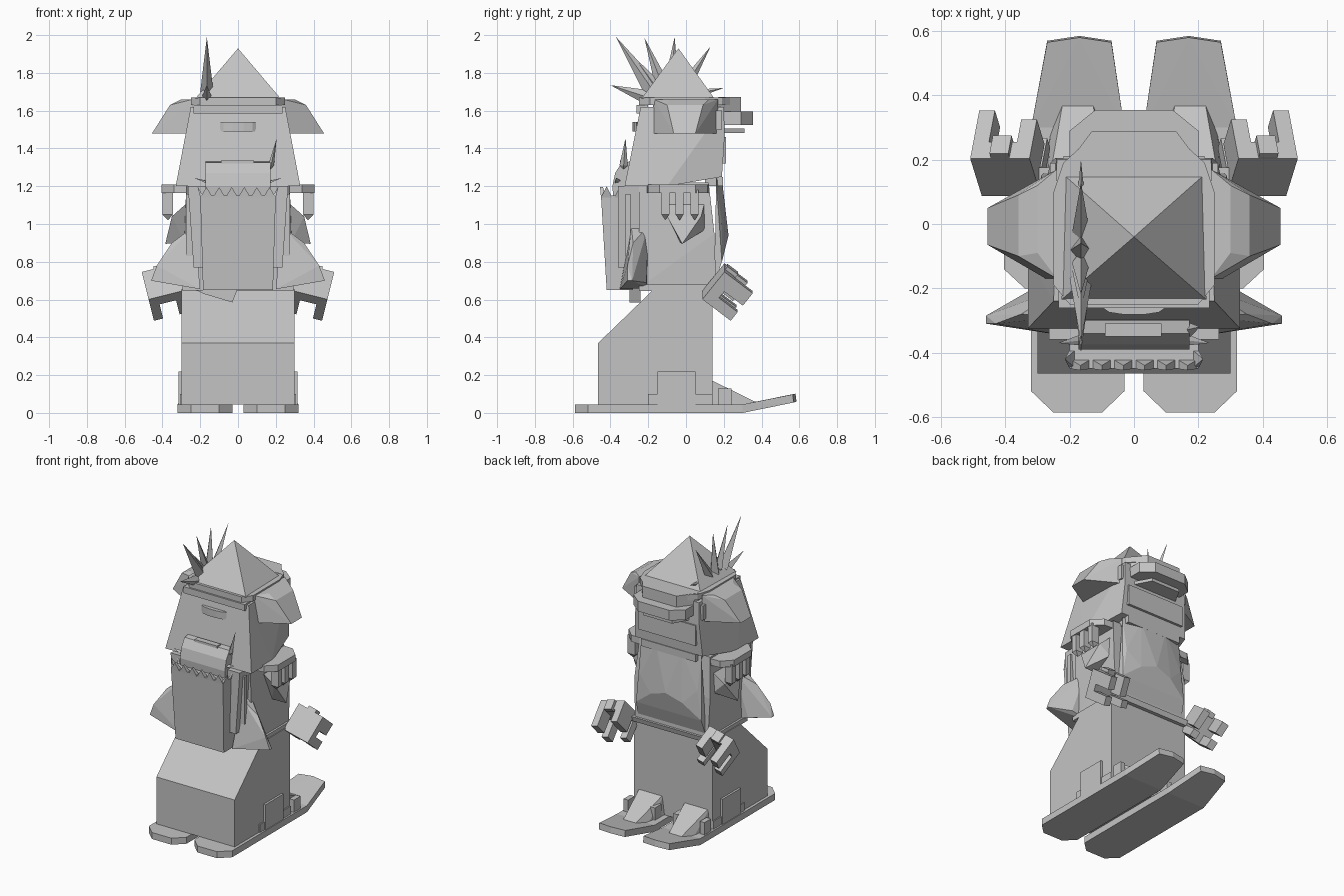
import bpy, bmesh, math
from mathutils import Vector, Matrix

grey = bpy.data.materials.new("stone_grey")
grey.diffuse_color = (0.55, 0.55, 0.55, 1)


def finish(name, bm):
    bmesh.ops.recalc_face_normals(bm, faces=bm.faces)
    me = bpy.data.meshes.new(name)
    bm.to_mesh(me)
    bm.free()
    me.materials.append(grey)
    ob = bpy.data.objects.new(name, me)
    bpy.context.collection.objects.link(ob)
    return ob


def hull(name, pts, matrix=None):
    """Convex faceted solid around a few points."""
    bm = bmesh.new()
    for p in pts:
        bm.verts.new(matrix @ Vector(p) if matrix else p)
    res = bmesh.ops.convex_hull(bm, input=bm.verts)
    junk = [v for v in bm.verts if not v.link_faces]
    bmesh.ops.delete(bm, geom=junk, context='VERTS')
    bmesh.ops.dissolve_limit(bm, angle_limit=0.01, verts=bm.verts, edges=bm.edges)
    return finish(name, bm)


def box(name, x0, x1, y0, y1, z0, z1, matrix=None):
    return hull(name, [(x, y, z) for x in (x0, x1) for y in (y0, y1) for z in (z0, z1)], matrix)


def slab(name, outline, z0, z1):
    """Outline in x, y raised between two heights."""
    return hull(name, [(x, y, z) for x, y in outline for z in (z0, z1)])


def across(name, profile, w):
    """Side profile in y, z spanning -w to w."""
    return hull(name, [(x, y, z) for y, z in profile for x in (-w, w)])


def both(pts):
    return [(s * x, y, z) for s in (-1, 1) for x, y, z in pts]


def spike(name, base, tip, r):
    b, t = Vector(base), Vector(tip)
    d = (t - b).normalized()
    side = Vector((1, 0, 0))
    up = d.cross(side).normalized()
    return hull(name, [b - d * r, t] + [b + o * r for o in (side * .7, -side * .7, up, -up)])


# Robe and belt
across("robe", [(-.465, .045), (-.465, .37), (-.215, .6), (-.17, .655), (.14, .655), (.14, .045)], .30)
across("belt", [(-.25, .645), (.165, .645), (.175, .68), (-.25, .68)], .295)

# Torso and bulging beard
hull("torso", both([(.28, -.25, .66), (.28, .16, .66), (.29, .15, .95),
                    (.27, .12, 1.22), (.27, -.25, 1.22)]))
hull("beard", both([(.26, .15, .68), (.25, .19, .8), (.12, .215, .9), (.22, .19, 1.0),
                    (.23, .16, 1.24), (.1, .19, 1.24)]) + [(0, .225, .94)])

# Head, chin and lip
hull("head", both([(.25, -.24, 1.62), (.24, .2, 1.62), (.245, .205, 1.47), (.26, .19, 1.25),
                   (.33, -.1, 1.2), (.33, -.325, 1.2), (.27, -.26, 1.46)]))
box("lip", -.22, .22, .12, .212, 1.32, 1.46)
box("chin", -.21, .21, .1, .195, 1.2, 1.25)

# Goggles with slit plate
slab("goggles", [(-.12, .355), (.12, .355), (.2, .29), (.2, .18), (-.2, .18), (-.2, .29)], 1.525, 1.595)
slab("goggle_plate", [(-.11, .31), (.11, .31), (.17, .2), (-.17, .2)], 1.483, 1.505)
for s in (-1, 1):
    box("goggle_strap", s * .2, s * .262, .13, .19, 1.5, 1.6)

# Hat: brim, back band and pyramid crown
slab("brim", [(-.11, .29), (.11, .29), (.22, .19), (.25, .1), (.25, -.19), (.2, -.25),
              (-.2, -.25), (-.25, -.19), (-.25, .1), (-.22, .19)], 1.63, 1.67)
slab("brim_peak", [(-.13, .29), (.13, .29), (.22, .17), (-.22, .17)], 1.59, 1.672)
box("back_band", -.235, .235, -.262, -.2, 1.585, 1.63)
hull("crown", both([(.215, .15, 1.665), (.225, -.235, 1.665)]) + [(0, -.04, 1.93)])
slab("back_emblem", [(.095 * math.cos(a * math.pi / 5), -.263 + .02 * math.sin(a * math.pi / 5))
                     for a in range(10)], 1.49, 1.54)

# Feather plume on one side of the hat
for by, bz, ty, tz, r in [(-.2, 1.67, -.4, 1.735, .04), (-.17, 1.70, -.37, 1.99, .05),
                          (-.14, 1.70, -.27, 1.88, .04), (-.12, 1.72, -.22, 1.985, .04),
                          (-.08, 1.70, -.06, 1.99, .045), (-.03, 1.69, .13, 1.94, .04),
                          (.0, 1.68, .2, 1.72, .03)]:
    spike("plume_feather", (-.165, by, bz), (-.165, ty, tz), r)

# Backpack with frame, torn zigzag rim and bedroll
hull("backpack", both([(.2, -.45, 1.15), (.2, -.3, 1.15), (.185, -.42, .65), (.185, -.28, .65)]))
hull("pack_frame", both([(.265, -.36, 1.2), (.265, -.24, 1.2), (.235, -.36, .77), (.235, -.24, .77)]))
n = 6
for i in range(n):
    x0, w = -.2 + i * .4 / n, .4 / n
    hull("rim_tooth", [(x, y, 1.14) for x in (x0, x0 + w) for y in (-.45, -.42)]
         + [(x0 + w / 2, -.455, 1.195), (x0 + w / 2, -.44, 1.195)])
for s in (-1, 1):
    for y in (-.42, -.35):
        hull("side_tooth", [(s * x, y + d, 1.14) for x in (.18, .2) for d in (-.03, .03)]
             + [(s * .215, y, 1.2)])
    box("pack_strap", s * .225, s * .275, -.32, -.295, .83, 1.16)
    spike("bedroll_tie", (s * .16, -.36, 1.22), (s * .235, -.37, 1.245), .02)
bedroll = [(-.385, 1.14), (-.39, 1.2), (-.375, 1.27), (-.34, 1.325), (-.3, 1.33), (-.27, 1.28), (-.27, 1.14)]
across("bedroll", bedroll, .172)
box("bedroll_label", -.09, .085, -.35, -.31, 1.32, 1.336)
spike("pack_knife", (.175, -.33, 1.31), (.205, -.32, 1.455), .022)
hull("hanging_cloth", [(x, y, z) for y in (-.3, -.24)
                       for x, z in [(-.22, .65), (-.03, .585), (0, .66), (-.18, .63)]])

for s in (-1, 1):
    def side(pts):
        return [(s * x, y, z) for x, y, z in pts]

    # Ear flap
    hull("ear_flap", side([(.24, .17, 1.48), (.24, -.19, 1.48), (.24, .17, 1.66), (.24, -.17, 1.66),
                           (.3, .12, 1.66), (.3, -.09, 1.66), (.36, .09, 1.63), (.36, -.1, 1.63),
                           (.455, .05, 1.48), (.455, -.065, 1.48)]))
    # Shoulder guard with hanging tassels and pointed sleeve
    hull("shoulder_guard", side([(x, y, z) for z in (1.165, 1.21) for x, y in
                                 [(.25, -.21), (.34, -.2), (.405, -.14), (.405, .05), (.34, .115), (.25, .12)]]))
    for y in (-.13, -.055, .025):
        hull("tassel", side([(x, y + d, z) for x in (.345, .4) for d in (0, .042) for z in (1.05, 1.18)]
                            + [(.37, y + .021, 1.02)]))
    hull("sleeve_point", side([(.26, -.12, 1.12), (.26, .1, 1.12), (.35, -.1, 1.04), (.35, .08, 1.04),
                               (.385, -.02, .895), (.28, .1, .97), (.28, -.03, .9)]))
    # Flaring coat tail
    hull("coat_tail", side([(.23, -.2, .99), (.23, -.29, .99), (.35, -.28, .9), (.43, -.31, .78),
                            (.46, -.31, .7), (.46, -.285, .7), (.2, -.35, .655), (.22, -.2, .66),
                            (.33, -.21, .69)]))

    # Gripping hand tilted forward
    grip = (Matrix.Translation((s * .385, .22, .64)) @ Matrix.Rotation(s * math.radians(14), 4, 'Y')
            @ Matrix.Rotation(math.radians(-38), 4, 'X'))
    box("hand_palm", -.095, .095, -.095, -.03, -.095, .095, grip)
    box("hand_outer", s * .045, s * .095, -.04, .095, .01, .095, grip)
    box("hand_outer_finger", s * .045, s * .095, -.04, .095, -.095, -.035, grip)
    box("hand_thumb", s * -.095, s * -.045, -.04, .06, -.03, .095, grip)
    box("hand_inner_finger", s * -.095, s * -.045, -.04, .095, -.095, -.045, grip)
    box("hand_knuckle", s * -.03, s * .03, -.09, -.02, .08, .115, grip)

    # Ski with upturned tip
    slab("ski", [(s * x, y) for x, y in [(.03, .3), (.03, -.52), (.1, -.587), (.25, -.587),
                                         (.32, -.52), (.32, .3)]], 0, .045)
    hull("ski_tip", side([(.03, .3, 0), (.32, .3, 0), (.03, .3, .045), (.32, .3, .045),
                          (.07, .57, .055), (.27, .57, .055), (.07, .565, .098), (.27, .565, .098),
                          (.17, .585, .06), (.17, .58, .102)]))
    # Boot toe and ski binding
    hull("boot", side([(.06, .1, .04), (.29, .1, .04), (.08, .1, .19), (.27, .1, .19),
                       (.1, .2, .14), (.25, .2, .14), (.09, .28, .04), (.26, .28, .04),
                       (.13, .385, .05), (.22, .385, .05), (.14, .3, .085), (.21, .3, .085)]))
    box("binding_plate", s * .29, s * .315, -.15, .05, .04, .22)
    box("binding_rail", s * .29, s * .308, -.2, .14, .04, .1)
    for x in (.07, .275):
        box("binding_clip", s * x, s * (x + .035), .17, .24, .04, .13)
